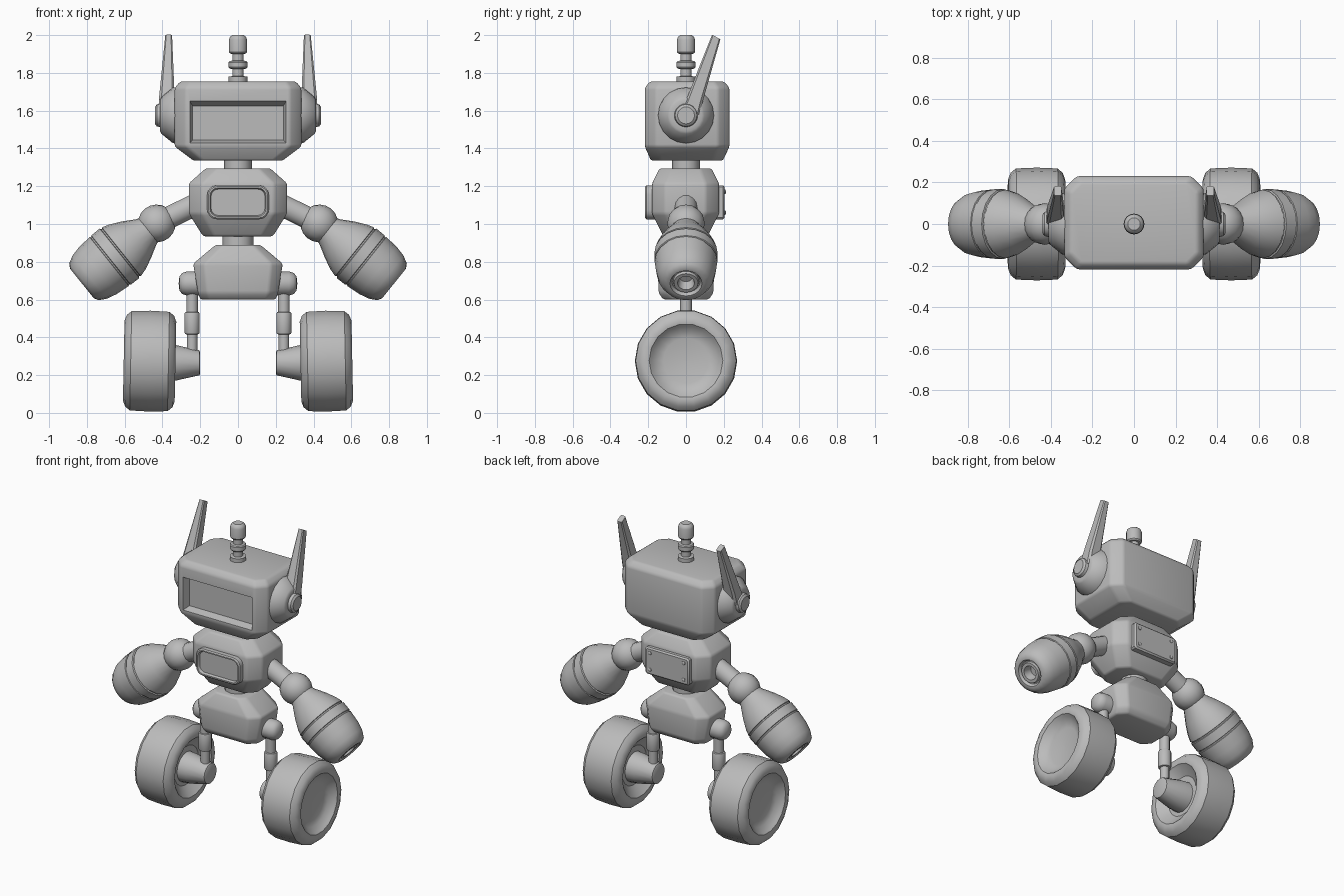
import bpy, bmesh, math
from mathutils import Vector

if "Cube" in bpy.data.objects:
    bpy.data.objects.remove(bpy.data.objects["Cube"])

grey = bpy.data.materials.new("robot_grey")
grey.diffuse_color = (0.5, 0.5, 0.5, 1)
grey.use_nodes = True
grey.node_tree.nodes["Principled BSDF"].inputs["Base Color"].default_value = grey.diffuse_color


def finish(name, bm, angle=35):
    """Recalculate normals, mark sharp edges and link the object."""
    bmesh.ops.recalc_face_normals(bm, faces=bm.faces)
    for f in bm.faces:
        f.smooth = True
    for e in bm.edges:
        e.smooth = e.calc_face_angle(0) < math.radians(angle)
    me = bpy.data.meshes.new(name)
    bm.to_mesh(me)
    bm.free()
    me.materials.append(grey)
    ob = bpy.data.objects.new(name, me)
    bpy.context.collection.objects.link(ob)
    return ob


def skin(rings):
    """Bridge equal-length rings of points and cap both ends."""
    bm = bmesh.new()
    vs = [[bm.verts.new(p) for p in ring] for ring in rings]
    n = len(vs[0])
    for a, b in zip(vs, vs[1:]):
        for i in range(n):
            j = (i + 1) % n
            bm.faces.new((a[i], a[j], b[j], b[i]))
    bm.faces.new(vs[0])
    bm.faces.new(vs[-1])
    return bm


def lathe(name, profile, origin, axis, seg=18):
    """Revolve (distance along axis, radius) pairs."""
    axis = Vector(axis).normalized()
    u = Vector((0, 1, 0)) if abs(axis.y) < 0.9 else Vector((1, 0, 0))
    u = (u - axis * u.dot(axis)).normalized()
    w = axis.cross(u)
    rings = []
    for t, r in profile:
        r = max(r, 0.0015)
        angs = [2 * math.pi * i / seg for i in range(seg)]
        rings.append([Vector(origin) + axis * t + u * r * math.cos(a) + w * r * math.sin(a)
                      for a in angs])
    return finish(name, skin(rings))


def rect(hx, lo, hi, c, n):
    """Rectangle with cut (n=1) or rounded corners."""
    pts = []
    for k, (x, y) in enumerate([(hx - c, hi - c), (c - hx, hi - c), (c - hx, lo + c), (hx - c, lo + c)]):
        for i in range(n + 1):
            a = math.pi / 2 * (k + i / n)
            pts.append((x + c * math.cos(a), y + c * math.sin(a)))
    return pts


def block(rings):
    """Stack of cut-corner rectangles (z, half x, y0, y1, cut), edges softened."""
    bm = skin([[(x, y, z) for x, y in rect(hx, a, b, c, 1)] for z, hx, a, b, c in rings])
    bmesh.ops.recalc_face_normals(bm, faces=bm.faces)
    edges = [e for e in bm.edges if e.calc_face_angle(0) > 0.2]
    bmesh.ops.bevel(bm, geom=edges, offset=0.012, segments=2, profile=0.5, affect='EDGES')
    return bm


def panel(name, rings, n):
    """Stack of rectangles along y: (y, half x, z0, z1, corner)."""
    return finish(name, skin([[(x, y, z) for x, z in rect(hx, a, b, c, n)]
                              for y, hx, a, b, c in rings]))


# Head with recessed screen
bm = block([(1.335, .235, -.185, .195, .05), (1.41, .335, -.218, .23, .06),
            (1.722, .335, -.218, .23, .06), (1.755, .305, -.19, .2, .05)])
bm.normal_update()
front = max((f for f in bm.faces if f.normal.y < -0.95), key=lambda f: f.calc_area())
for hx, z0, z1, y in [(.255, 1.43, 1.65, -.218), (.24, 1.445, 1.625, -.17)]:
    mid = front.calc_center_median().z
    bmesh.ops.inset_individual(bm, faces=[front], thickness=0.005)
    for v in front.verts:
        v.co = (math.copysign(hx, v.co.x), y, z1 if v.co.z > mid else z0)
finish("head", bm)

# Torso and pelvis
finish("torso", block([(.935, .185, -.12, .115, .06), (1.055, .26, -.18, .175, .07),
                       (1.215, .26, -.18, .175, .07), (1.295, .17, -.14, .135, .06)]))
finish("pelvis", block([(.6, .2, -.12, .12, .05), (.635, .212, -.145, .145, .05),
                        (.79, .237, -.15, .15, .06), (.89, .118, -.12, .12, .04)]))
lathe("neck", [(0, .073), (.08, .073)], (0, 0, 1.275), (0, 0, 1), 12)
lathe("waist", [(0, .083), (.1, .083)], (0, 0, .86), (0, 0, 1), 12)

# Chest panel with rim, back plate with rivets
panel("chest_panel", [(-.16, .163, 1.025, 1.205, .05), (-.21, .163, 1.025, 1.205, .05),
                      (-.217, .156, 1.032, 1.198, .045), (-.217, .148, 1.04, 1.19, .04),
                      (-.2, .142, 1.046, 1.184, .036)], 4)
panel("back_plate", [(.16, .162, 1.025, 1.205, .01), (.195, .162, 1.025, 1.205, .01),
                     (.204, .153, 1.034, 1.196, .008)], 1)
for x in (-.125, .125):
    for z in (1.06, 1.17):
        lathe("rivet", [(0, .013), (.008, .012), (.012, .006)], (x, .2, z), (0, 1, 0), 8)

# Top aerial
lathe("top_aerial", [(0, .05), (.03, .05), (.033, .03), (.07, .03), (.073, .045), (.08, .05),
                     (.105, .05), (.112, .045), (.115, .03), (.15, .03), (.152, .042),
                     (.16, .048), (.225, .048), (.24, .043), (.25, .03), (.25, 0)],
      (0, 0, 1.75), (0, 0, 1), 16)

for side, s in (("left", -1), ("right", 1)):
    # Ear disc and swept-back ear blade
    lathe(side + "_ear", [(.31, .15), (.345, .147), (.405, .098), (.412, .085), (.412, .062),
                          (.43, .058), (.44, .045), (.44, 0)], (0, 0, 1.575), (s, 0, 0), 20)
    blade = []
    for x, y, z, hx, hy, tilt in [(.376, .02, 1.58, .045, .052, 0), (.377, .047, 1.66, .042, .045, 0),
                                  (.367, .16, 1.99, .018, .022, .012)]:
        blade.append([(s * x + px, y + py, z - tilt * py / hy)
                      for px, py in rect(hx, -hy, hy, hx * .3, 1)])
    finish(side + "_ear_blade", skin(blade))

    # Upper arm rod, elbow ball, barrel forearm with nozzle
    lathe(side + "_upper_arm", [(0, .06), (.24, .06)], (s * .22, 0, 1.105), (s * .9, 0, -.44), 14)
    elbow = (s * .43, 0, 1.003)
    ball = [(-.1 * math.cos(math.pi * i / 10), .1 * math.sin(math.pi * i / 10)) for i in range(11)]
    lathe(side + "_elbow", ball, elbow, (s * .78, 0, -.625), 16)
    lathe(side + "_forearm", [(.03, .07), (.07, .085), (.14, .125), (.2, .153), (.24, .165),
                              (.243, .16), (.25, .16), (.253, .168), (.31, .167), (.313, .162),
                              (.32, .162), (.323, .166), (.4, .159), (.455, .146), (.495, .124),
                              (.508, .1), (.508, .085), (.49, .075), (.49, .068), (.505, .064),
                              (.505, .045), (.45, .035), (.45, 0)],
          elbow, (s * .78, 0, -.625), 20)

    # Hip joint, leg strut, axle and wheel
    lathe(side + "_hip", [(.17, .062), (.27, .064), (.295, .056), (.31, .038), (.314, 0)],
          (0, 0, .685), (s, 0, 0), 16)
    lathe(side + "_leg_strut", [(0, .028), (.125, .028), (.128, .038), (.135, .041), (.235, .041),
                                (.242, .038), (.245, .031), (.42, .031)],
          (s * .243, 0, .29), (0, 0, 1), 14)
    lathe(side + "_axle", [(.2, .055), (.205, .066), (.325, .093), (.4, .1)],
          (0, 0, .265), (s, 0, 0), 16)
    lathe(side + "_wheel", [(-.085, 0), (-.085, .13), (-.125, .185), (-.135, .195), (-.137, .215),
                            (-.125, .246), (-.1, .267), (0, .271), (.1, .267), (.125, .246),
                            (.137, .215), (.133, .195), (.12, .183), (.095, .155), (.085, .12),
                            (.082, 0)], (s * .468, 0, .274), (s, 0, .02), 18)
